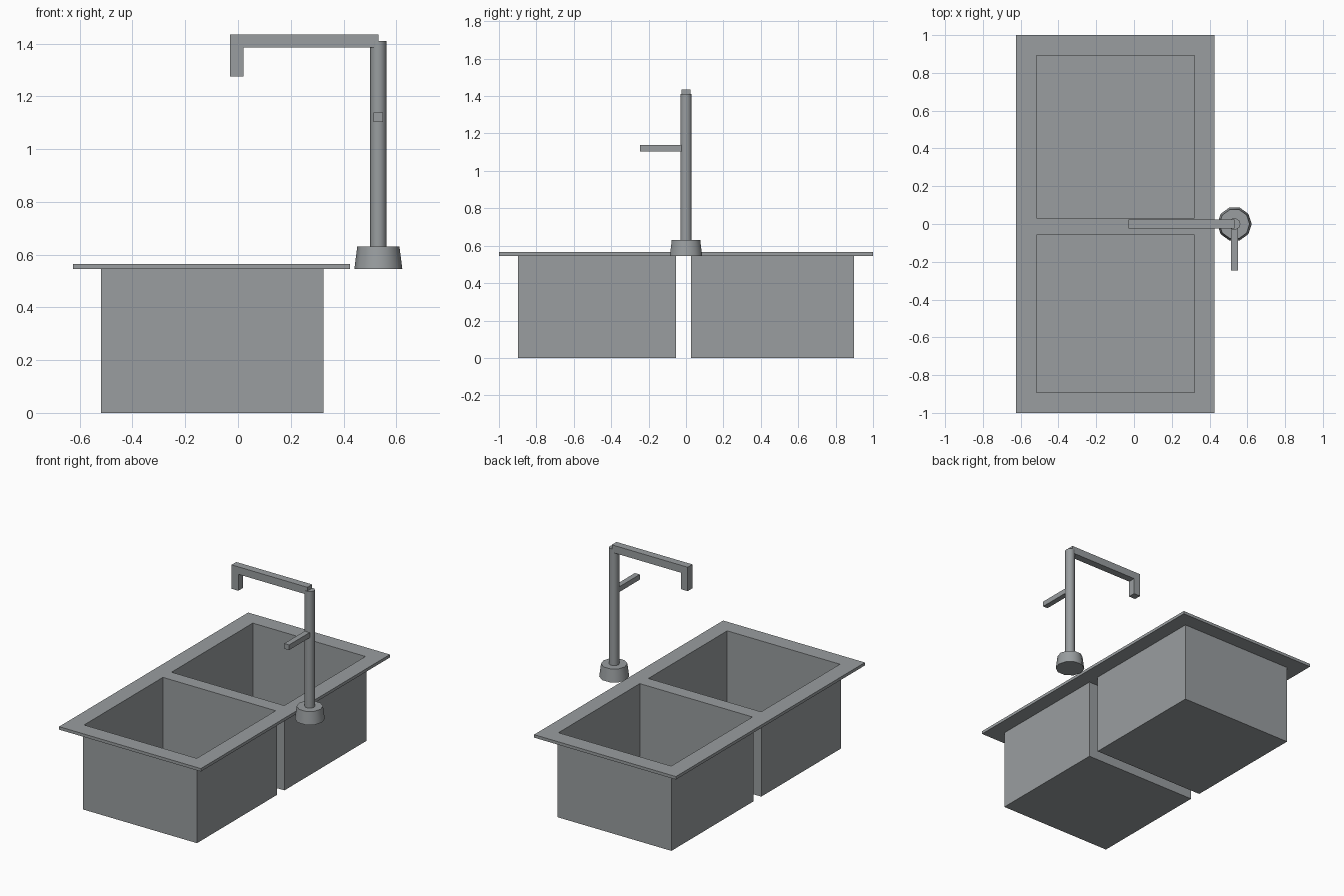
import bpy, bmesh, math

if "Cube" in bpy.data.objects:
    bpy.data.objects.remove(bpy.data.objects["Cube"])

steel = bpy.data.materials.new("brushed_steel_grey")
steel.diffuse_color = (0.32, 0.34, 0.35, 1)
steel.use_nodes = True
steel.node_tree.nodes["Principled BSDF"].inputs["Base Color"].default_value = steel.diffuse_color

RIM_BOTTOM, RIM_TOP = 0.545, 0.565
WALL = 0.005
BX = (-0.52, 0.325)                                  # basin extent in x
BASINS = {"front_basin": (-0.898, -0.054), "back_basin": (0.027, 0.897)}
TAP_X = 0.532


def make(name, bm, thickness=0):
    bmesh.ops.recalc_face_normals(bm, faces=bm.faces)
    me = bpy.data.meshes.new(name)
    bm.to_mesh(me)
    bm.free()
    me.materials.append(steel)
    ob = bpy.data.objects.new(name, me)
    bpy.context.collection.objects.link(ob)
    if thickness:
        mod = ob.modifiers.new("thickness", 'SOLIDIFY')
        mod.thickness = thickness
        mod.offset = -1
        mod.use_even_offset = True
    return ob


def box_bm(x, y, z):
    bm = bmesh.new()
    bmesh.ops.create_cube(bm, size=1)
    for v in bm.verts:
        v.co = [r[0] if c < 0 else r[1] for c, r in zip(v.co, (x, y, z))]
    return bm


def cone(name, r1, r2, z0, z1, sides):
    bm = bmesh.new()
    bmesh.ops.create_cone(bm, cap_ends=True, segments=sides, radius1=r1,
                          radius2=r2, depth=z1 - z0)
    # start the ring with a corner pointing along y
    a = math.pi / 2
    for v in bm.verts:
        x, y, z = v.co
        v.co = (TAP_X + x * math.cos(a) - y * math.sin(a),
                x * math.sin(a) + y * math.cos(a), z + (z0 + z1) / 2)
    ob = make(name, bm)
    bpy.ops.object.select_all(action='DESELECT')
    ob.select_set(True)
    bpy.context.view_layer.objects.active = ob
    bpy.ops.object.shade_smooth_by_angle(angle=math.radians(45))


# Basins: open-topped thin boxes
for name, y in BASINS.items():
    bm = box_bm(BX, y, (0, RIM_BOTTOM))
    bmesh.ops.recalc_face_normals(bm, faces=bm.faces)
    top = [f for f in bm.faces if f.normal.z > 0.5]
    bmesh.ops.delete(bm, geom=top, context='FACES_ONLY')
    make(name, bm, WALL)

# Rim: flat plate with two openings
xs = [-0.625, BX[0] + WALL, BX[1] - WALL, 0.425]
ys = [-1.0]
for y0, y1 in BASINS.values():
    ys += [y0 + WALL, y1 - WALL]
ys.append(1.0)
bm = bmesh.new()
grid = [[bm.verts.new((x, y, RIM_TOP)) for y in ys] for x in xs]
for i in range(3):
    for j in range(5):
        if i == 1 and j in (1, 3):
            continue
        bm.faces.new((grid[i][j], grid[i + 1][j],
                      grid[i + 1][j + 1], grid[i][j + 1]))
ret = bmesh.ops.extrude_face_region(bm, geom=bm.faces[:], use_keep_orig=True)
for v in ret["geom"]:
    if isinstance(v, bmesh.types.BMVert):
        v.co.z = RIM_BOTTOM
make("rim", bm)

# Tap: flared foot and upright pipe
cone("tap_foot", 0.091, 0.08, RIM_BOTTOM, 0.63, 10)
cone("tap_pipe", 0.031, 0.031, 0.63, 1.41, 10)

# Spout: L-shaped square bar
bm = bmesh.new()
outline = [(0.532, 1.385), (0.532, 1.435), (-0.03, 1.435),
           (-0.03, 1.275), (0.02, 1.275), (0.02, 1.385)]
face = bm.faces.new([bm.verts.new((x, -0.025, z)) for x, z in outline])
ret = bmesh.ops.extrude_face_region(bm, geom=[face], use_keep_orig=True)
for v in ret["geom"]:
    if isinstance(v, bmesh.types.BMVert):
        v.co.y = 0.025
make("tap_spout", bm)

# Lever handle
make("tap_handle", box_bm((0.514, 0.55), (-0.245, -0.02), (1.103, 1.138)))
